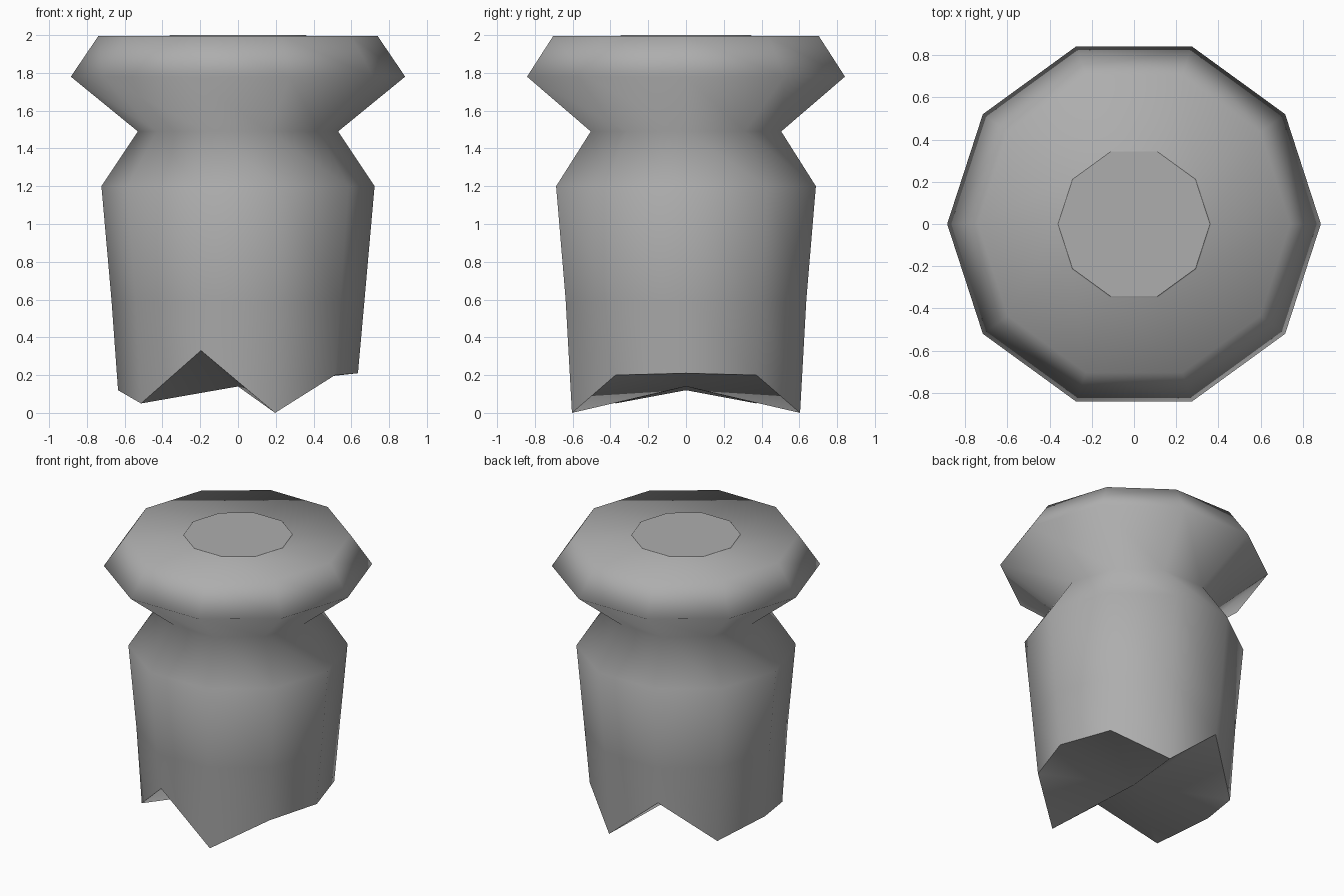
import bpy, bmesh, math

if "Cube" in bpy.data.objects:
    bpy.data.objects.remove(bpy.data.objects["Cube"])

SIDES = 10
# lathe profile from top disc down: (radius, z)
PROFILE = [(0.36, 2.0), (0.366, 1.994), (0.74, 1.994), (0.885, 1.78),
           (0.53, 1.49), (0.723, 1.2), (0.67, 0.6)]
# jagged bottom rim heights at 0, 36, ... 180 degrees (mirrored front/back)
HALF_RIM = [0.21, 0.20, 0.0, 0.33, 0.05, 0.12]
RIM = HALF_RIM + HALF_RIM[-2:0:-1]
RIM_RADIUS = 0.635


def add_ring(bm, radius, heights):
    ring = []
    for i, z in enumerate(heights):
        a = 2 * math.pi * i / SIDES
        ring.append(bm.verts.new((radius * math.cos(a), radius * math.sin(a), z)))
    return ring


bm = bmesh.new()
rings = [add_ring(bm, r, [z] * SIDES) for r, z in PROFILE]
rings.append(add_ring(bm, RIM_RADIUS, RIM))

# flat top disc
top = bm.faces.new(rings[0])

# turned walls
for upper, lower in zip(rings, rings[1:]):
    for i in range(SIDES):
        j = (i + 1) % SIDES
        bm.faces.new((upper[i], lower[i], lower[j], upper[j]))

# broken underside: fan from the rim to a centre point
centre = bm.verts.new((0, 0, 0.14))
for i in range(SIDES):
    bm.faces.new((rings[-1][(i + 1) % SIDES], rings[-1][i], centre))

bmesh.ops.recalc_face_normals(bm, faces=bm.faces[:])
for f in bm.faces:
    f.smooth = True

# crisp edges around the top disc and the broken rim
rim = set(rings[-1])
for e in bm.edges:
    if e in top.edges[:] or (e.verts[0] in rim and e.verts[1] in rim):
        e.smooth = False

mesh = bpy.data.meshes.new("broken_pedestal")
bm.to_mesh(mesh)
bm.free()
stone = bpy.data.materials.new("dark_grey_stone")
stone.diffuse_color = (0.42, 0.42, 0.42, 1)
stone.use_nodes = True
stone.node_tree.nodes["Principled BSDF"].inputs["Base Color"].default_value = stone.diffuse_color
mesh.materials.append(stone)
obj = bpy.data.objects.new("broken_pedestal", mesh)
bpy.context.collection.objects.link(obj)
